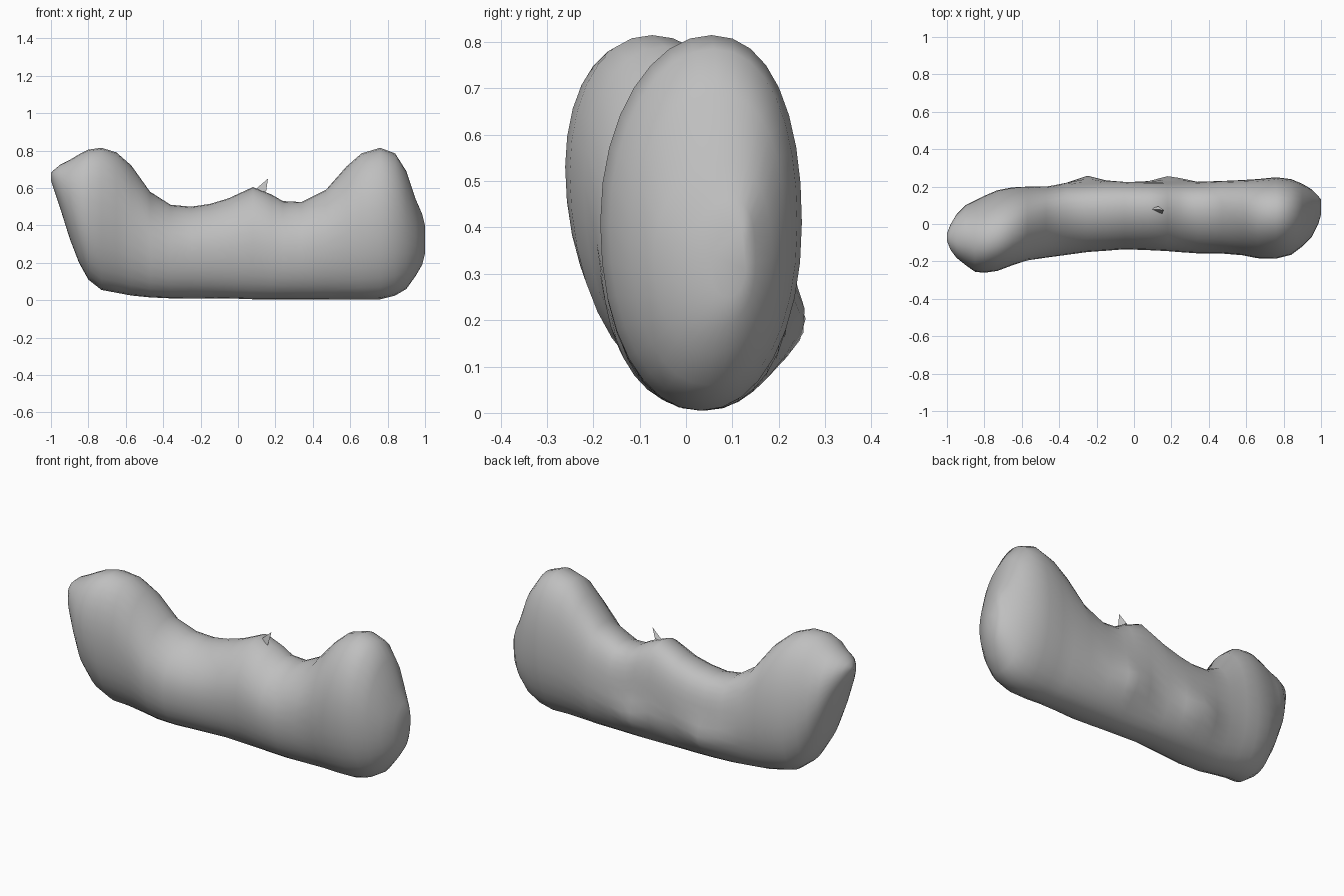
import bpy
import bmesh
from math import cos, sin, pi, exp, sqrt, copysign

cube = bpy.data.objects.get("Cube")
if cube:
    bpy.data.objects.remove(cube, do_unlink=True)


def make_material(name, value):
    material = bpy.data.materials.new(name)
    material.use_nodes = True
    colour = (value, value, value, 1)
    material.diffuse_color = colour
    shader = material.node_tree.nodes["Principled BSDF"]
    shader.inputs["Base Color"].default_value = colour
    shader.inputs["Roughness"].default_value = 0.8
    return material


def make_object(name, bm, material):
    bmesh.ops.recalc_face_normals(bm, faces=bm.faces[:])
    mesh = bpy.data.meshes.new(name)
    bm.to_mesh(mesh)
    bm.free()
    mesh.materials.append(material)
    obj = bpy.data.objects.new(name, mesh)
    bpy.context.scene.collection.objects.link(obj)
    return obj


def rounded(value, power):
    """Signed power used to square an oval slightly."""
    return copysign(abs(value) ** power, value)


def back_bump(x, z):
    """Two soft lumps low on the back."""
    return sum(0.045 * exp(-((x - centre) / 0.09) ** 2 - ((z - 0.18) / 0.09) ** 2)
               for centre in (-0.25, 0.18))


def ramp(value, start, end):
    return min(1, max(0, (value - start) / (end - start)))


grey = make_material("clay grey", 0.52)

# Outline along the body: x, bottom, top, front, back
outline = [
    (-1, .64, .68, -.09, -.05), (-.98, .58, .70, -.14, 0), (-.95, .49, .725, -.18, .05),
    (-.9, .33, .75, -.22, .1), (-.85, .2, .78, -.255, .125), (-.8, .11, .805, -.26, .15),
    (-.73, .055, .815, -.25, .18), (-.65, .04, .79, -.22, .195), (-.57, .025, .72, -.195, .2),
    (-.47, .015, .58, -.18, .2), (-.36, .01, .51, -.165, .215), (-.25, .01, .5, -.15, .22),
    (-.15, .01, .515, -.143, .225), (-.05, .01, .545, -.135, .225), (.08, .005, .605, -.14, .225),
    (.18, .005, .565, -.145, .225), (.24, .005, .53, -.15, .225), (.34, .005, .525, -.157, .225),
    (.47, .005, .59, -.158, .23), (.58, .005, .715, -.167, .235), (.66, .005, .785, -.183, .24),
    (.76, .005, .815, -.185, .25), (.84, .025, .785, -.165, .24), (.9, .06, .69, -.12, .215),
    (.95, .13, .54, -.07, .185), (.985, .19, .46, 0, .15), (1, .25, .4, .05, .13),
]

# Body: oval sections lofted from one raised end to the other
bm = bmesh.new()
sides = 32
rings = []
for x, bottom, top, front, back in outline:
    mid_y, mid_z = (front + back) / 2, (bottom + top) / 2
    half_z = (top - bottom) / 2
    # One end leans forward; the crest of the rest sits toward the back
    lean = -0.1 * ramp(-x, 0.35, 0.7)
    crest = 0.045 * ramp(x, -0.6, -0.4) * (1 - 0.5 * ramp(x, 0.4, 0.7))
    half_y = sqrt(max(((back - front) / 2) ** 2 - (lean * half_z) ** 2, 0.0001))
    ring = []
    for i in range(sides):
        angle = 2 * pi * i / sides
        across, up = rounded(cos(angle), 0.95), rounded(sin(angle), 0.95)
        z = mid_z + half_z * up
        y = mid_y + half_y * across + lean * half_z * up + crest * max(0, up) ** 2
        if across > 0:
            y += back_bump(x, z) * across
        ring.append(bm.verts.new((x, y, z)))
    rings.append(ring)

for first, second in zip(rings, rings[1:]):
    for i in range(sides):
        j = (i + 1) % sides
        bm.faces.new((first[i], first[j], second[j], second[i]))
bm.faces.new(rings[0])
bm.faces.new(rings[-1])
body = make_object("curved_body", bm, grey)
for face in body.data.polygons:
    face.use_smooth = True

# Small torn flap standing on the middle crest
bm = bmesh.new()
flap = [(.085, .08, .585), (.15, .055, .58), (.16, .075, .65), (.13, .095, .6)]
corners = [bm.verts.new(point) for point in flap]
for skipped in range(len(corners)):
    bm.faces.new([corner for i, corner in enumerate(corners) if i != skipped])
make_object("torn_flap", bm, grey)
